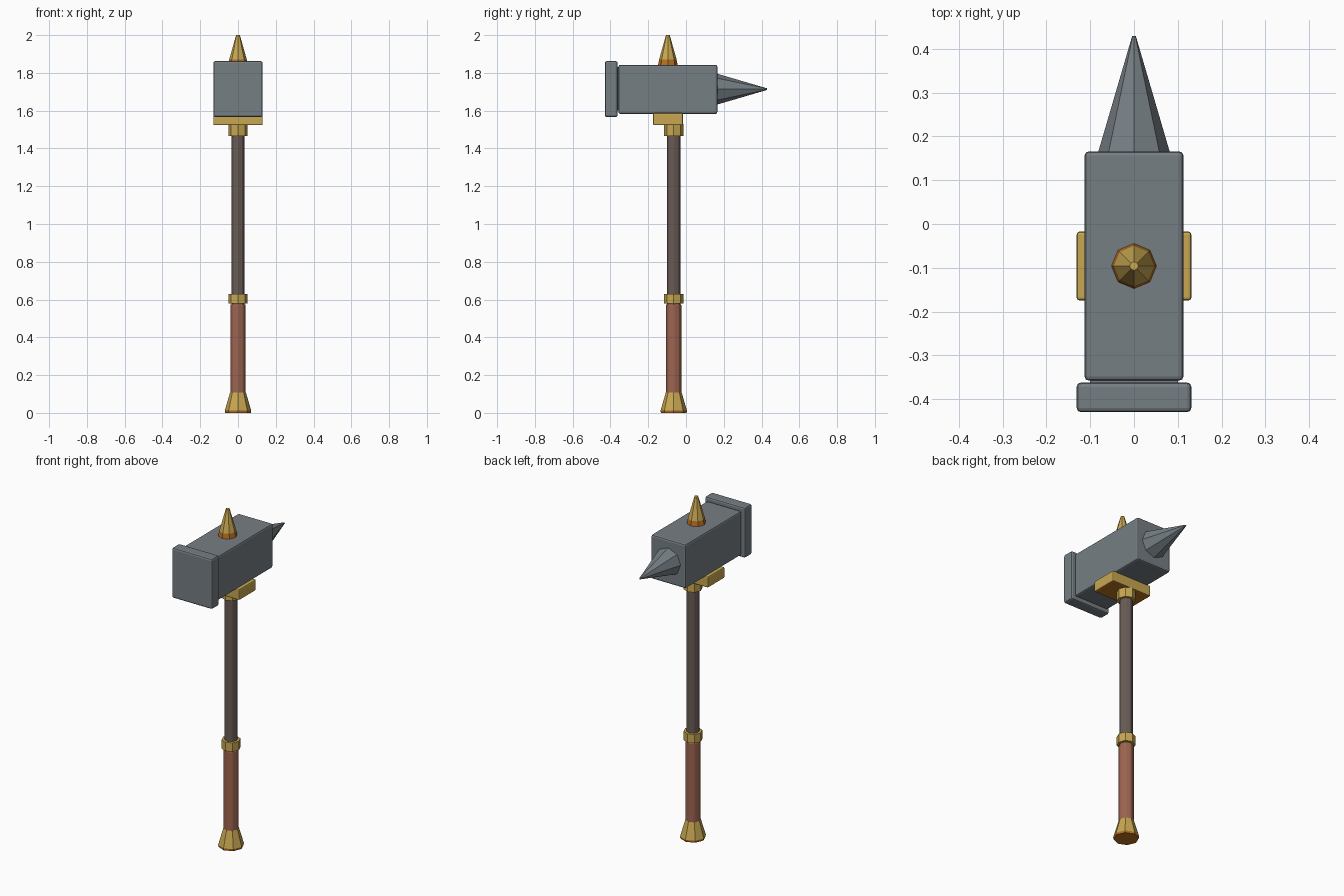
import bpy, bmesh, math
from mathutils import Vector

if "Cube" in bpy.data.objects:
    bpy.data.objects.remove(bpy.data.objects["Cube"])

def mat(name, rgb):
    m = bpy.data.materials.new(name)
    m.diffuse_color = (*rgb, 1)
    m.use_nodes = True
    m.node_tree.nodes["Principled BSDF"].inputs["Base Color"].default_value = m.diffuse_color
    return m

STEEL = mat("steel grey", (0.18, 0.21, 0.23))
GOLD = mat("gold", (0.58, 0.39, 0.085))
ORANGE = mat("dark orange", (0.48, 0.16, 0.015))
WOOD = mat("dark wood", (0.14, 0.105, 0.09))
LEATHER = mat("red leather", (0.34, 0.13, 0.08))

HANDLE_Y = -0.065   # handle axis
MOUNT_Y = -0.096    # bracket and top finial axis
HEAD_Z = 1.714

def finish(name, bm, mats, bevel=0):
    bmesh.ops.recalc_face_normals(bm, faces=bm.faces)
    me = bpy.data.meshes.new(name)
    bm.to_mesh(me)
    bm.free()
    ob = bpy.data.objects.new(name, me)
    bpy.context.collection.objects.link(ob)
    for m in mats:
        me.materials.append(m)
    if bevel:
        b = ob.modifiers.new("bevel", 'BEVEL')
        b.width = bevel
        b.segments = 2
        b.limit_method = 'ANGLE'
        b.angle_limit = math.radians(30)
    return ob

def box(name, lo, hi, mats, bevel):
    bm = bmesh.new()
    bmesh.ops.create_cube(bm, size=1)
    for v in bm.verts:
        v.co = Vector([lo[i] + (v.co[i] + 0.5) * (hi[i] - lo[i]) for i in range(3)])
    return finish(name, bm, mats, bevel)

def lathe(name, profile, origin, mats, along_y=False, accent=(), sides=8, bevel=0):
    """Octagonal stack of (radius, height) rings; bands listed in accent use slot 1."""
    bm = bmesh.new()
    rings = []
    for r, h in profile:
        ring = []
        for i in range(sides):
            a = 2 * math.pi * i / sides
            c, s = r * math.cos(a), r * math.sin(a)
            p = (c, h, s) if along_y else (c, s, h)
            ring.append(bm.verts.new(Vector(p) + Vector(origin)))
        rings.append(ring)
    for k in range(len(rings) - 1):
        for i in range(sides):
            j = (i + 1) % sides
            f = bm.faces.new((rings[k][i], rings[k][j], rings[k + 1][j], rings[k + 1][i]))
            f.material_index = 1 if k in accent else 0
    base = bm.faces.new(rings[0])
    base.material_index = 1 if accent else 0
    bm.faces.new(rings[-1])
    return finish(name, bm, mats, bevel)

axis = (0, HANDLE_Y, 0)

# Handle
lathe("pommel", [(0.068, 0), (0.070, 0.012), (0.042, 0.108)], axis, [GOLD, ORANGE], accent=(0,))
lathe("grip", [(0.042, 0.09), (0.042, 0.575)], axis, [LEATHER], bevel=0.006)
lathe("shaft", [(0.036, 0.56), (0.036, 1.53)], axis, [WOOD], bevel=0.004)
for name, z0, z1 in (("lower_collar", 0.578, 0.63), ("upper_collar", 1.467, 1.53)):
    lathe(name, [(0.051, z0), (0.051, z1)], axis, [GOLD])

# Bracket under the head, with a darker underside
bracket = box("bracket", (-0.131, -0.175, 1.523), (0.131, -0.017, 1.588), [GOLD, ORANGE], 0.007)
for f in bracket.data.polygons:
    f.material_index = 1 if f.normal.z < -0.9 else 0

# Hammer head, neck and striking plate
box("hammer_head", (-0.113, -0.358, 1.583), (0.113, 0.166, 1.843), [STEEL], 0.01)
box("plate_neck", (-0.1, -0.38, 1.6), (0.1, -0.34, 1.83), [STEEL], 0)
box("striking_plate", (-0.131, -0.43, 1.566), (0.131, -0.362, 1.862), [STEEL], 0.01)

# Rear spike
lathe("rear_spike", [(0.086, 0.15), (0.004, 0.43)], (0, 0, HEAD_Z), [STEEL], along_y=True)

# Top finial with a darker base band
lathe("top_finial", [(0.053, 1.835), (0.046, 1.872), (0.010, 2.0)], (0, MOUNT_Y, 0),
      [GOLD, ORANGE], accent=(0,))
